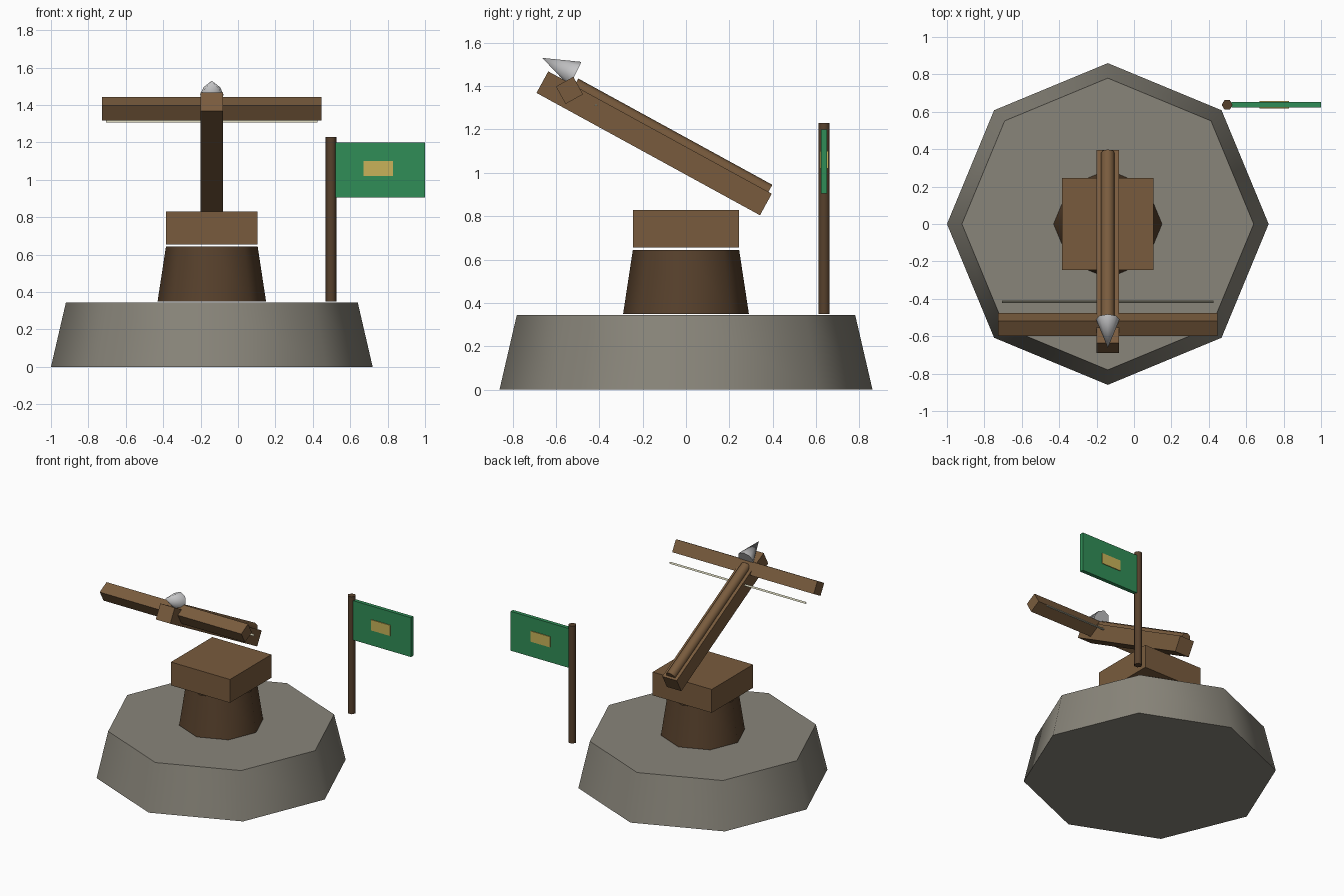
import bpy
from math import radians
from mathutils import Vector, Matrix

cube = bpy.data.objects.get("Cube")
if cube:
    bpy.data.objects.remove(cube, do_unlink=True)


def material(name, rgb):
    m = bpy.data.materials.new(name)
    m.use_nodes = True
    m.diffuse_color = (*rgb, 1)
    m.node_tree.nodes["Principled BSDF"].inputs["Base Color"].default_value = (*rgb, 1)
    return m


STONE = material("grey_stone", (0.25, 0.235, 0.195))
WOOD = material("brown_wood", (0.19, 0.105, 0.047))
DARK = material("dark_wood", (0.095, 0.052, 0.025))
METAL = material("pale_metal", (0.55, 0.55, 0.56))
STRING = material("string_cream", (0.62, 0.6, 0.45))
GREEN = material("flag_green", (0.03, 0.27, 0.095))
GOLD = material("emblem_gold", (0.58, 0.45, 0.1))

CX = -0.14            # centre line of the weapon
TILT = radians(28.7)  # upward pitch of the stock
AIM = Matrix.Rotation(-TILT, 4, 'X')


def finish(name, mat):
    ob = bpy.context.object
    ob.name = ob.data.name = name
    ob.data.materials.append(mat)
    return ob


def box(name, mat, centre, size, pitch=0):
    bpy.ops.mesh.primitive_cube_add(size=1, location=centre, rotation=(pitch, 0, 0))
    ob = finish(name, mat)
    ob.scale = size
    return ob


def taper(name, mat, sides, r1, r2, start, end):
    """Smooth-sided cone or cylinder running from start to end."""
    start, end = Vector(start), Vector(end)
    axis = end - start
    bpy.ops.mesh.primitive_cone_add(vertices=sides, radius1=r1, radius2=r2,
                                    depth=axis.length, location=(start + end) / 2,
                                    rotation=axis.to_track_quat('Z', 'Y').to_euler())
    ob = finish(name, mat)
    bpy.ops.object.shade_smooth_by_angle(angle=radians(65))
    return ob


# Stone base, pedestal and swivel block
taper("stone_base", STONE, 8, 0.86, 0.78, (CX, 0, 0), (CX, 0, 0.345))
taper("pedestal", DARK, 8, 0.29, 0.245, (CX, 0, 0.35), (CX, 0, 0.645))
box("swivel_block", WOOD, (CX, 0, 0.742), (0.49, 0.49, 0.175))

# Tilted stock with the bolt shaft half sunk in its top
stock_centre = Vector((CX, -0.147, 1.136))
box("stock", WOOD, stock_centre, (0.12, 1.175, 0.113), -TILT)


def on_stock(y, z):
    return stock_centre + AIM @ Vector((0, y, z))


taper("bolt_shaft", WOOD, 8, 0.037, 0.037, on_stock(0.57, 0.057), on_stock(-0.45, 0.057))
taper("bolt_head", METAL, 8, 0.063, 0, (CX, -0.51, 1.455), (CX, -0.663, 1.53))

# Bow bar and string
box("bow_bar", WOOD, (CX, -0.5375, 1.38), (1.175, 0.092, 0.092), radians(29))
taper("bow_string", STRING, 3, 0.008, 0.008, (CX - 0.565, -0.415, 1.312),
      (CX + 0.565, -0.415, 1.312))

# Flag on its pole
pole = taper("flag_pole", DARK, 6, 0.029, 0.029, (0.498, 0.637, 0.35), (0.498, 0.637, 1.23))
pole.rotation_euler.z += radians(30)
box("flag", GREEN, (0.76, 0.637, 1.053), (0.48, 0.028, 0.295))
for side, name in ((-1, "front_emblem"), (1, "back_emblem")):
    box(name, GOLD, (0.75, 0.637 + side * 0.0165, 1.06), (0.16, 0.006, 0.08))
